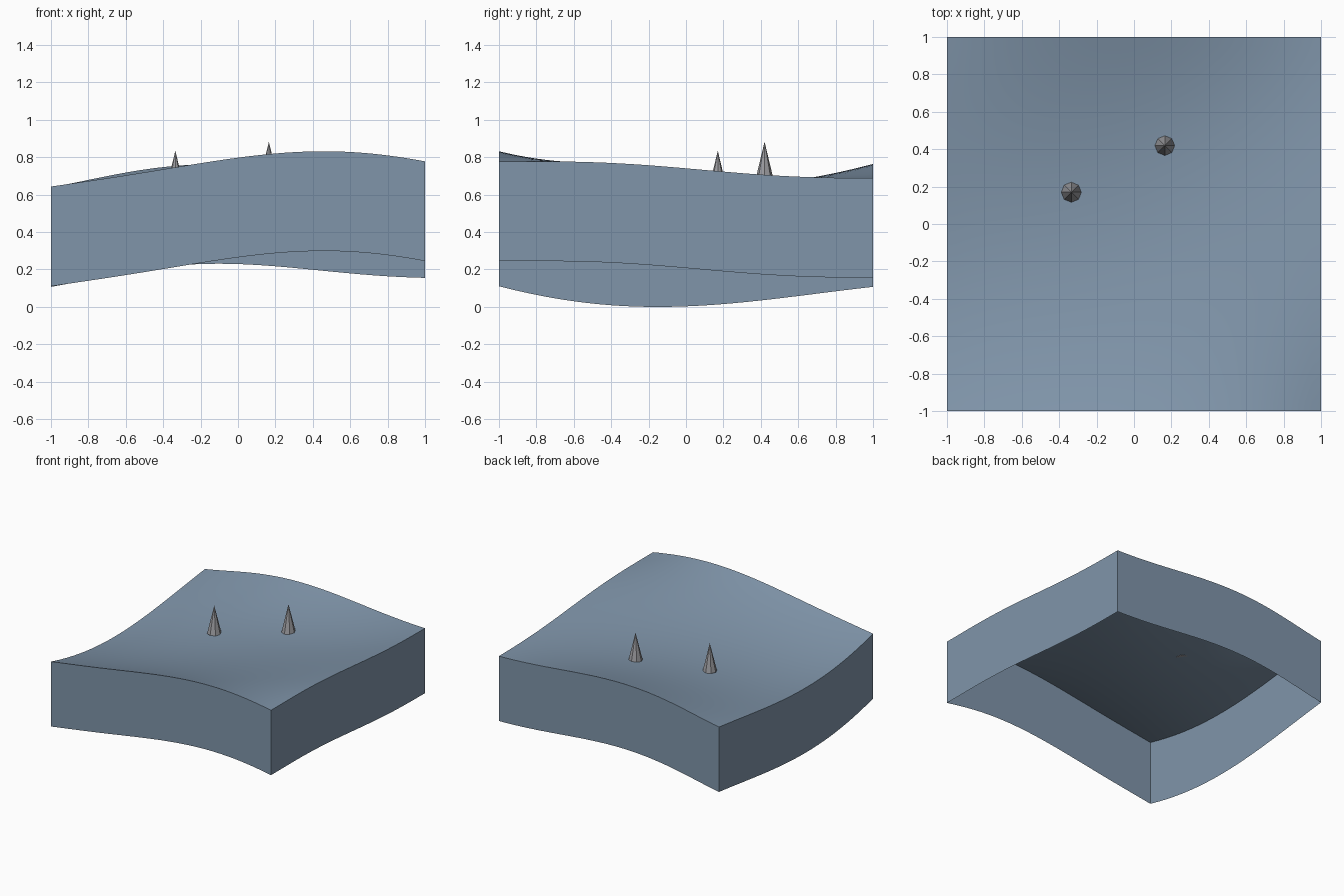
import bpy, bmesh, math

cube = bpy.data.objects.get("Cube")
if cube:
    bpy.data.objects.remove(cube, do_unlink=True)

N = 40          # grid divisions per side
DEPTH = 0.533   # skirt height
DIP = 0.094     # hollow in the middle

# Edge heights at six even stations from -1 to 1
FRONT = [.643, .703, .768, .820, .828, .778]
BACK = [.640, .718, .762, .750, .712, .688]
LOW_SIDE = [.643, .563, .533, .548, .591, .640]
HIGH_SIDE = [.778, .776, .757, .723, .696, .688]


def material(name, color):
    m = bpy.data.materials.new(name)
    m.use_nodes = True
    m.diffuse_color = color
    m.node_tree.nodes["Principled BSDF"].inputs["Base Color"].default_value = color
    return m


def curve(heights, t):
    """Smooth curve through evenly spaced heights, t from -1 to 1."""
    s = (t + 1) / 2 * (len(heights) - 1)
    total = 0
    for i, h in enumerate(heights):
        for j in range(len(heights)):
            if j != i:
                h *= (s - j) / (i - j)
        total += h
    return total


def ground(x, y):
    """Patch blended between the four edge curves, hollowed in the middle."""
    u, v = (x + 1) / 2, (y + 1) / 2
    sides = (1 - u) * curve(LOW_SIDE, y) + u * curve(HIGH_SIDE, y)
    ends = (1 - v) * curve(FRONT, x) + v * curve(BACK, x)
    corners = ((1 - v) * ((1 - u) * FRONT[0] + u * FRONT[-1])
               + v * ((1 - u) * BACK[0] + u * BACK[-1]))
    return sides + ends - corners - DIP * (1 - x * x) * (1 - y * y)


def finish(name, bm, mat):
    mesh = bpy.data.meshes.new(name)
    bm.to_mesh(mesh)
    bm.free()
    obj = bpy.data.objects.new(name, mesh)
    bpy.context.collection.objects.link(obj)
    mesh.materials.append(mat)
    return obj


slate = material("slate_blue", (.216, .301, .402, 1))
grey = material("stone_grey", (.33, .33, .35, 1))

# Rolling ground with an open-bottomed skirt
bm = bmesh.new()
bmesh.ops.create_grid(bm, x_segments=N, y_segments=N, size=1)
for v in bm.verts:
    v.co.z = ground(v.co.x, v.co.y)
rim = [e for e in bm.edges if e.is_boundary]
skirt = bmesh.ops.extrude_edge_only(bm, edges=rim)["geom"]
lower = [g for g in skirt if isinstance(g, bmesh.types.BMVert)]
bmesh.ops.translate(bm, verts=lower, vec=(0, 0, -DEPTH))
bmesh.ops.recalc_face_normals(bm, faces=bm.faces)
top = max(bm.faces, key=lambda f: abs(f.normal.z))
if top.normal.z < 0:
    bmesh.ops.reverse_faces(bm, faces=bm.faces)
terrain = finish("terrain", bm, slate)
bpy.ops.object.select_all(action='DESELECT')
terrain.select_set(True)
bpy.context.view_layer.objects.active = terrain
bpy.ops.object.shade_smooth_by_angle(angle=math.radians(40))

# Two faceted spikes standing on the ground
for name, x, y, tip in (("spike_low", -.335, .17, .835), ("spike_high", .165, .42, .883)):
    height = .226
    bm = bmesh.new()
    bmesh.ops.create_cone(bm, cap_ends=True, segments=8, radius1=.054, radius2=0, depth=height)
    finish(name, bm, grey).location = (x, y, tip - height / 2)
